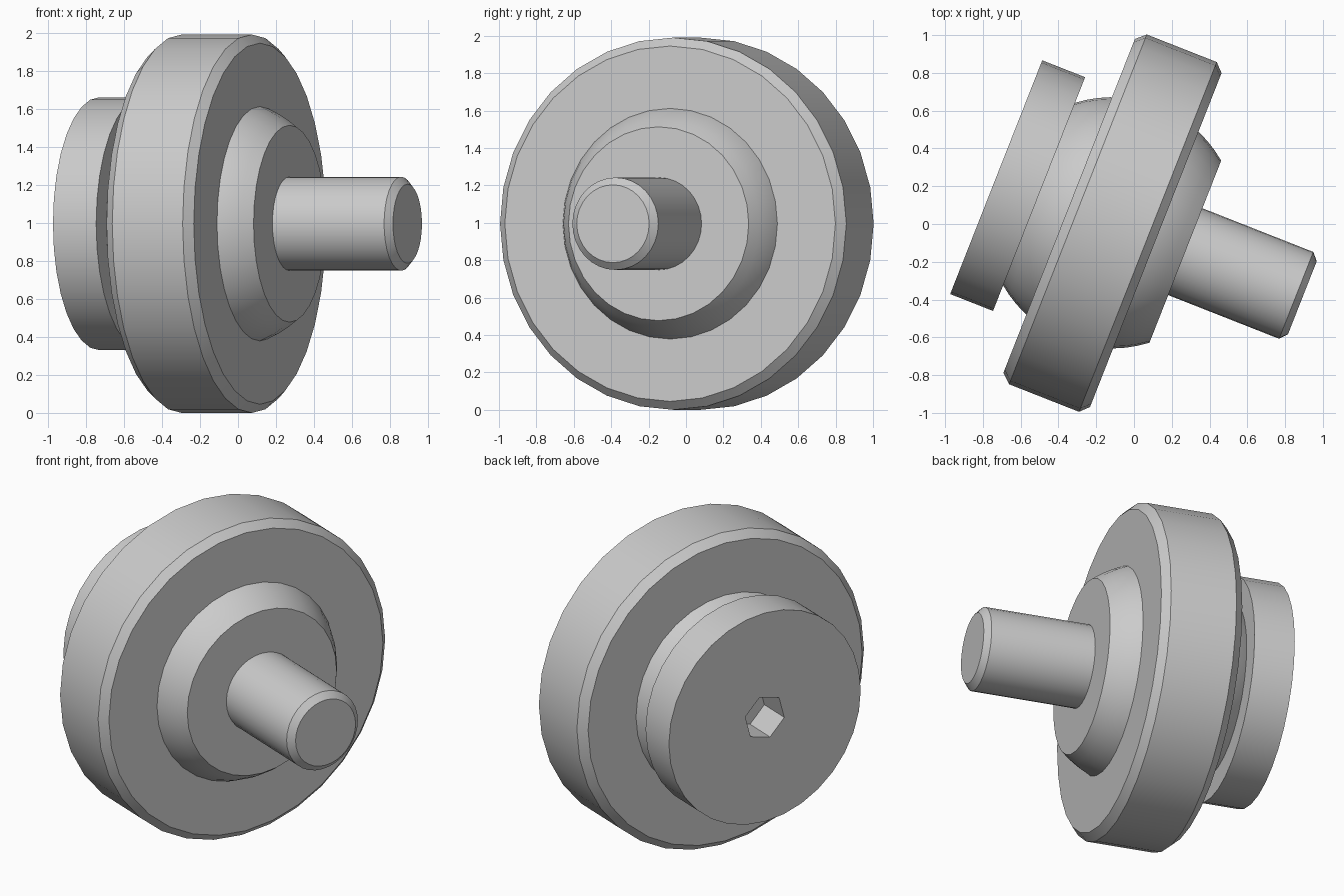
import bpy, bmesh
from math import sin, cos, pi, radians, acos
from mathutils import Matrix, Vector

if "Cube" in bpy.data.objects:
    bpy.data.objects.remove(bpy.data.objects["Cube"])

mat = bpy.data.materials.new("light_grey")
mat.use_nodes = True
mat.diffuse_color = (0.6, 0.6, 0.6, 1)
mat.node_tree.nodes["Principled BSDF"].inputs["Base Color"].default_value = (0.6, 0.6, 0.6, 1)

# Shared turning axis: horizontal, swung towards the front
axis = Vector((cos(radians(-21.5)), sin(radians(-21.5)), 0))
up = Vector((0, 0, 1))
frame = Matrix((up, axis.cross(up), axis)).transposed().to_4x4()
frame.translation = (-0.014, -0.034, 0.995)


def turn(name, profile, sides=32, phase=0.0):
    """Closed turned solid from (radius, distance along axis) points."""
    bm = bmesh.new()
    rings = []
    for r, t in profile:
        angles = [phase + 2 * pi * i / sides for i in range(sides)]
        rings.append([bm.verts.new((r * cos(a), r * sin(a), t)) for a in angles])
    for low, high in zip(rings, rings[1:]):
        for i in range(sides):
            j = (i + 1) % sides
            bm.faces.new((low[i], low[j], high[j], high[i]))
    bm.faces.new(rings[0][::-1])
    bm.faces.new(rings[-1])
    mesh = bpy.data.meshes.new(name)
    bm.to_mesh(mesh)
    bm.free()
    mesh.materials.append(mat)
    obj = bpy.data.objects.new(name, mesh)
    obj.matrix_world = frame
    bpy.context.collection.objects.link(obj)
    return obj


# Large wheel with chamfered rims
wheel = turn("wheel", [(0.95, -0.354), (0.995, -0.304), (0.995, 0.094), (0.95, 0.139)])

# Ball hub, cut flat at both ends
centre, radius = -0.11, 0.665
start, end = acos((-0.53 - centre) / radius), acos((0.307 - centre) / radius)
steps = 14
arc = [start + (end - start) * i / steps for i in range(steps + 1)]
hub = turn("ball_hub", [(radius * sin(a), centre + radius * cos(a)) for a in arc])

# Shaft with chamfered tip
shaft = turn("shaft", [(0.247, 0.2), (0.247, 0.938), (0.208, 0.973)])

# Back flange with a hexagonal socket
flange = turn("back_flange", [(0.665, -0.769), (0.665, -0.525)])
cutter = turn("socket_cutter", [(0.14, -0.9), (0.14, -0.56)], 6, radians(45))
cutter.hide_render = True
cut = flange.modifiers.new("socket", "BOOLEAN")
cut.object = cutter
cut.solver = "EXACT"
bpy.context.view_layer.objects.active = flange
bpy.ops.object.select_all(action="DESELECT")
flange.select_set(True)
bpy.ops.object.modifier_apply(modifier="socket")
bpy.data.objects.remove(cutter)

# Smooth curved sides, sharp rims
for obj in (wheel, hub, shaft, flange):
    obj.select_set(True)
bpy.ops.object.shade_smooth_by_angle(angle=radians(25))
